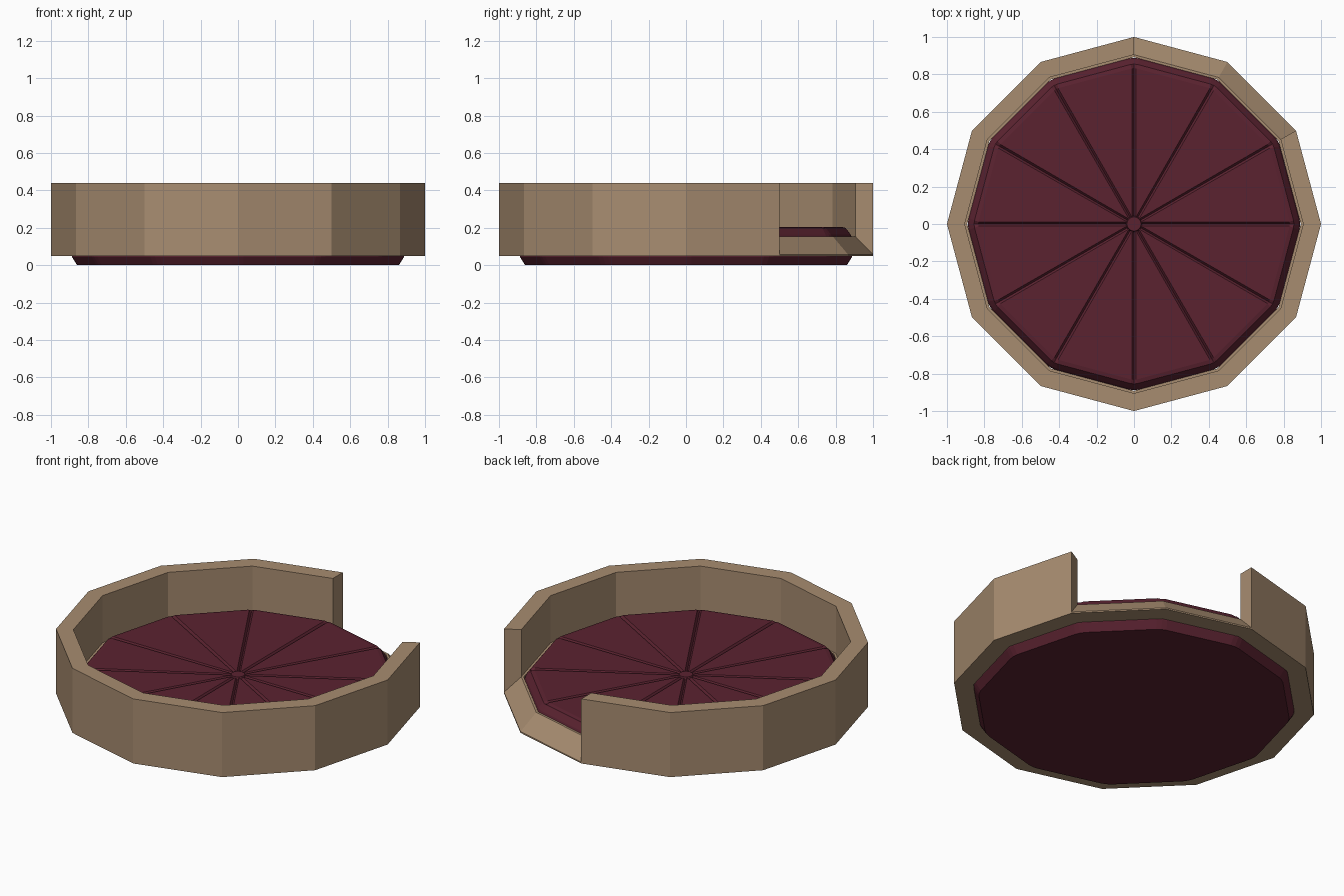
import bpy, bmesh, math
from mathutils import Vector

if "Cube" in bpy.data.objects:
    bpy.data.objects.remove(bpy.data.objects["Cube"])

N = 12


def material(name, rgb):
    m = bpy.data.materials.new(name)
    m.diffuse_color = (*rgb, 1)
    m.use_nodes = True
    m.node_tree.nodes["Principled BSDF"].inputs["Base Color"].default_value = m.diffuse_color
    return m


tan = material("tan_fabric", (0.39, 0.265, 0.163))
maroon = material("maroon_cushion", (0.105, 0.0165, 0.030))


def finish(bm, name, mat):
    bmesh.ops.recalc_face_normals(bm, faces=bm.faces)
    me = bpy.data.meshes.new(name)
    bm.to_mesh(me)
    bm.free()
    me.materials.append(mat)
    ob = bpy.data.objects.new(name, me)
    bpy.context.collection.objects.link(ob)
    return ob


def corner(k):
    a = 2 * math.pi * k / N
    return Vector((math.cos(a), math.sin(a), 0))


def sweep(name, profile, first, last, mat):
    """Sweep a closed (radius, z) profile over the twelve-sided outline."""
    bm = bmesh.new()
    rows = [[bm.verts.new(corner(k) * r + Vector((0, 0, z))) for r, z in profile]
            for k in range(first, last + 1)]
    n = len(profile)
    for a, b in zip(rows, rows[1:]):
        for i in range(n):
            j = (i + 1) % n
            bm.faces.new((a[i], a[j], b[j], b[i]))
    bm.faces.new(rows[0])
    bm.faces.new(rows[-1])
    return finish(bm, name, mat)


# Side wall, open over two of the twelve segments
sweep("bed_wall", [(1, 0.05), (1, 0.44), (0.905, 0.44), (0.905, 0.155),
                   (0.892, 0.155), (0.892, 0.05)], 3, 13, tan)
# Sloped sill in the opening
sweep("entry_ramp", [(1, 0.05), (1, 0.058), (0.905, 0.155),
                     (0.892, 0.155), (0.892, 0.05)], 1, 3, tan)

# Cushion: rings of (radius, z, corner half width, corner pull-in, seam dip)
rings = [(0.050, 0.205, 0.010, 0.000, 0.014),
         (0.835, 0.205, 0.012, 0.000, 0.014),
         (0.858, 0.200, 0.020, 0.003, 0.004),
         (0.885, 0.165, 0.030, 0.005, 0.000),
         (0.893, 0.145, 0.030, 0.005, 0.000),
         (0.893, 0.045, 0.030, 0.005, 0.000),
         (0.865, 0.000, 0.030, 0.005, 0.000)]
bm = bmesh.new()
loops = []
for r, z, w, pull, dip in rings:
    loop = []
    for k in range(N):
        c = corner(k)
        up = Vector((0, 0, z))
        to_prev = (corner(k - 1) - c).normalized()
        to_next = (corner(k + 1) - c).normalized()
        loop.append(bm.verts.new(c * r + to_prev * w + up))
        loop.append(bm.verts.new(c * (r - pull) + Vector((0, 0, z - dip))))
        loop.append(bm.verts.new(c * r + to_next * w + up))
    loops.append(loop)
for a, b in zip(loops, loops[1:]):
    for i in range(len(a)):
        j = (i + 1) % len(a)
        bm.faces.new((a[i], b[i], b[j], a[j]))
bm.faces.new(loops[-1])
centre = bm.verts.new((0, 0, 0.19))
for i in range(len(loops[0])):
    bm.faces.new((centre, loops[0][i], loops[0][(i + 1) % len(loops[0])]))
finish(bm, "seamed_cushion", maroon)

# Button where the seams meet
bm = bmesh.new()
bmesh.ops.create_cone(bm, cap_ends=True, segments=N, radius1=0.047, radius2=0.038, depth=0.022)
bmesh.ops.translate(bm, verts=bm.verts, vec=(0, 0, 0.197))
finish(bm, "centre_button", maroon)
